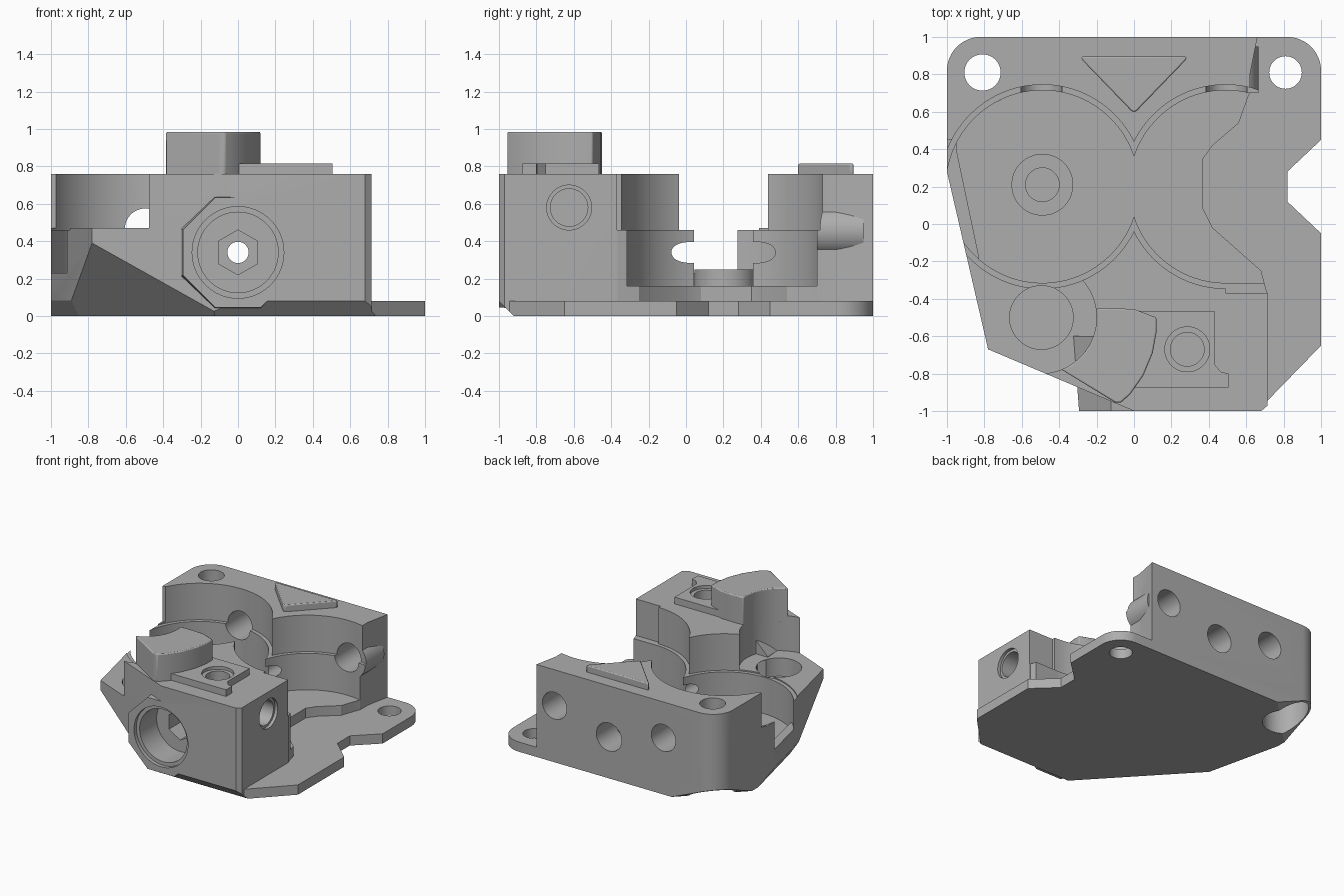
import bpy, bmesh, math
from mathutils import Vector, Matrix

if "Cube" in bpy.data.objects:
    bpy.data.objects.remove(bpy.data.objects["Cube"], do_unlink=True)

grey = bpy.data.materials.new("plain_grey")
grey.use_nodes = True
grey.diffuse_color = (0.42, 0.42, 0.42, 1)
grey.node_tree.nodes["Principled BSDF"].inputs["Base Color"].default_value = grey.diffuse_color


def finish(bm, name):
    bmesh.ops.recalc_face_normals(bm, faces=bm.faces[:])
    mesh = bpy.data.meshes.new(name)
    bm.to_mesh(mesh)
    bm.free()
    mesh.materials.append(grey)
    obj = bpy.data.objects.new(name, mesh)
    bpy.context.collection.objects.link(obj)
    return obj


def prism(name, points, low, high):
    bm = bmesh.new()
    face = bm.faces.new([bm.verts.new((x, y, low)) for x, y in points])
    result = bmesh.ops.extrude_face_region(bm, geom=[face])
    top = [v for v in result["geom"] if isinstance(v, bmesh.types.BMVert)]
    bmesh.ops.translate(bm, verts=top, vec=(0, 0, high - low))
    return finish(bm, name)


def rod(name, start, end, r1, r2=None, sides=64, turn=0):
    start, end = Vector(start), Vector(end)
    axis = end - start
    place = Matrix.Translation((start + end) / 2) @ axis.to_track_quat("Z", "Y").to_matrix().to_4x4()
    bm = bmesh.new()
    bmesh.ops.create_cone(bm, cap_ends=True, segments=sides, radius1=r1,
                          radius2=r1 if r2 is None else r2, depth=axis.length,
                          matrix=place @ Matrix.Rotation(turn, 4, "Z"))
    return finish(bm, name)


def half_space(point, normal):
    normal = Vector(normal).normalized()
    bm = bmesh.new()
    bmesh.ops.create_cube(bm, size=4, matrix=Matrix.Translation(Vector(point) + normal * 2)
                          @ normal.to_track_quat("Z", "Y").to_matrix().to_4x4())
    return finish(bm, "trim")


def combine(target, tool, operation="DIFFERENCE"):
    mod = target.modifiers.new("join", "BOOLEAN")
    mod.object, mod.operation, mod.solver = tool, operation, "EXACT"
    bpy.context.view_layer.update()
    graph = bpy.context.evaluated_depsgraph_get()
    mesh = bpy.data.meshes.new_from_object(target.evaluated_get(graph))
    target.modifiers.clear()
    target.data = mesh
    bpy.data.objects.remove(tool, do_unlink=True)


def arc(cx, cy, r, a, b, n=12):
    steps = [math.radians(a + (b - a) * i / n) for i in range(n + 1)]
    return [(cx + r * math.cos(t), cy + r * math.sin(t)) for t in steps]


def box(x0, x1, y0, y1, low, high):
    return prism("trim", [(x0, y0), (x1, y0), (x1, y1), (x0, y1)], low, high)


# Main block and flat mounting flange
left_side = arc(-0.82, 0.82, 0.18, 90, 180) + [(-1, 0.28), (-0.78, -0.67), (0, -1)]
housing = prism("housing", left_side + [(0.68, -1), (0.715, -0.97), (0.715, -0.37),
                                        (0.62, 0.7), (0.62, 0.8), (0.66, 1)], 0, 0.76)
flange = prism("flange", left_side + [(0.66, -1), (1, -0.65), (1, -0.05), (0.82, 0.12),
                                      (0.82, 0.28), (1, 0.45)]
               + arc(0.82, 0.82, 0.18, 0, 90), 0, 0.08)
combine(housing, flange, "UNION")

# Rounded bulge on the rear right side
combine(housing, rod("bulge", (0.53, 0.7, 0.455), (0.53, 0.95, 0.455), 0.135), "UNION")

# Two round pockets with a ledge, and the low left wall
for side in (-1, 1):
    x = side * 0.49
    combine(housing, rod("trim", (x, 0.2, 0.46), (x, 0.2, 2), 0.545, sides=96))
    pocket = rod("trim", (x, 0.2, 0.16), (x, 0.2, 0.5), 0.515, sides=96)
    if side < 0:
        combine(pocket, prism("trim", [(-0.95, 0.4), (-0.83, -0.17), (-0.8, -0.6),
                                       (-1.3, -0.6), (-1.3, 0.9), (-0.95, 0.9)], 0, 0.23))
    combine(housing, pocket)

# Open right side, stepping down to the flange
combine(housing, box(0.49, 1.3, -0.315, 0.7, 0.16, 0.5))
combine(housing, box(0.49, 1.3, -0.37, 0.715, 0.46, 2))
combine(housing, prism("trim", [(0.74, -0.37), (0.71, -0.365), (0.68, -0.25), (0.42, -0.02),
                                (0.37, 0.08), (0.37, 0.35), (0.42, 0.42), (0.56, 0.54),
                                (0.61, 0.68), (0.62, 0.7), (1.3, 0.7), (1.3, -0.37)], 0.08, 0.5))

# Lower front left shoulder
combine(housing, box(-1.2, -0.5, -1.1, 0, 0.47, 2))
combine(housing, rod("trim", (-0.5, -0.5, 0.47), (-0.5, -0.5, 2), 0.3))
combine(housing, box(-1.2, -0.8, -0.2, 0.45, 0.47, 2))

# Slanted undersides: front left corner, rear left corner, left and front edges
combine(housing, half_space((-0.78, -0.67, 0.39), (-0.14, -0.13, -0.152)))
combine(housing, half_space((-0.785, 0.785, 0), (-0.4, 0.4, -0.95)))
combine(housing, half_space((-0.95, 0.28, 0), (-0.9, -0.21, -0.55)))
combine(housing, half_space((0, -0.92, 0), (0, -0.08, -0.08)))

# Faceted front port, flush with the front face
combine(housing, rod("port", (0, -0.6, 0.34), (0, -1, 0.34), 0.35, 0.318, 8, math.pi / 8), "UNION")
combine(housing, rod("trim", (0, -1.01, 0.34), (0, -0.97, 0.34), 0.245))
combine(housing, rod("trim", (0, -1.01, 0.34), (0, -0.75, 0.34), 0.215))
combine(housing, rod("trim", (0, -0.8, 0.34), (0, -0.6, 0.34), 0.12, sides=6))
combine(housing, rod("trim", (0, -0.9, 0.34), (0, 1.2, 0.34), 0.057, sides=32))

# Rear holes
combine(housing, rod("trim", (0, 0.75, 0.34), (0, 1.1, 0.34), 0.115))
for x in (-0.495, 0.495):
    combine(housing, rod("trim", (x, 0.5, 0.465), (x, 1.1, 0.465), 0.11))

# Mounting holes and the rear left counterbore
combine(housing, rod("trim", (-0.81, 0.81, -1), (-0.81, 0.81, 1), 0.097))
combine(housing, rod("trim", (-0.81, 0.81, -1), (-0.81, 0.81, 0.27), 0.175))
combine(housing, rod("trim", (0.81, 0.81, -1), (0.81, 0.81, 1), 0.087))

# Side hole
combine(housing, rod("trim", (0.4, -0.625, 0.58), (0.8, -0.625, 0.58), 0.1))
combine(housing, rod("trim", (0.69, -0.625, 0.58), (0.8, -0.625, 0.58), 0.12))

# Slotted recess in the shoulder
combine(housing, rod("trim", (-0.495, -0.5, 0.32), (-0.495, -0.5, 0.6), 0.17))
combine(housing, box(-0.74, -0.26, -0.56, -0.44, 0.32, 0.469))

# Vertical hole through the front pad
pad = prism("front_pad", [(0, -0.875), (0.505, -0.875), (0.505, -0.8), (0.465, -0.79),
                          (0.43, -0.75), (0.43, -0.465), (0, -0.465)], 0.75, 0.815)
for part in (housing, pad):
    combine(part, rod("trim", (0.285, -0.67, 0.45), (0.285, -0.67, 1), 0.09))
    combine(part, rod("trim", (0.285, -0.67, 0.79), (0.285, -0.67, 1), 0.12))

# Raised triangle at the rear
triangle = prism("triangle_pad", [(-0.28, 0.895), (-0.28, 0.88), (-0.01, 0.6), (0.01, 0.6),
                                  (0.28, 0.88), (0.28, 0.895)], 0.75, 0.815)

# Tower with curved sides
tower = prism("tower", arc(-0.5, -0.5, 0.3, -68, 9)
              + [(-0.12, -0.45), (0, -0.455), (0.12, -0.5), (0.12, -0.58), (0.1, -0.69),
                 (0.05, -0.81), (-0.02, -0.91), (-0.07, -0.955), (-0.1, -0.955)], 0.7, 0.985)

# Ring boss on the pocket floor
boss = rod("ring_boss", (-0.49, 0.21, 0.15), (-0.49, 0.21, 0.25), 0.165)
combine(boss, rod("trim", (-0.49, 0.21, 0.18), (-0.49, 0.21, 0.4), 0.09))

# Small softened rims on the added parts, and smooth curved walls
for obj in (housing, pad, triangle, tower, boss):
    if obj in (triangle, tower):
        bevel = obj.modifiers.new("soft_edges", "BEVEL")
        bevel.width, bevel.segments = 0.008, 2
        bevel.limit_method, bevel.angle_limit = "ANGLE", math.radians(40)
    bpy.ops.object.select_all(action="DESELECT")
    obj.select_set(True)
    bpy.context.view_layer.objects.active = obj
    bpy.ops.object.shade_smooth_by_angle(angle=math.radians(25))
